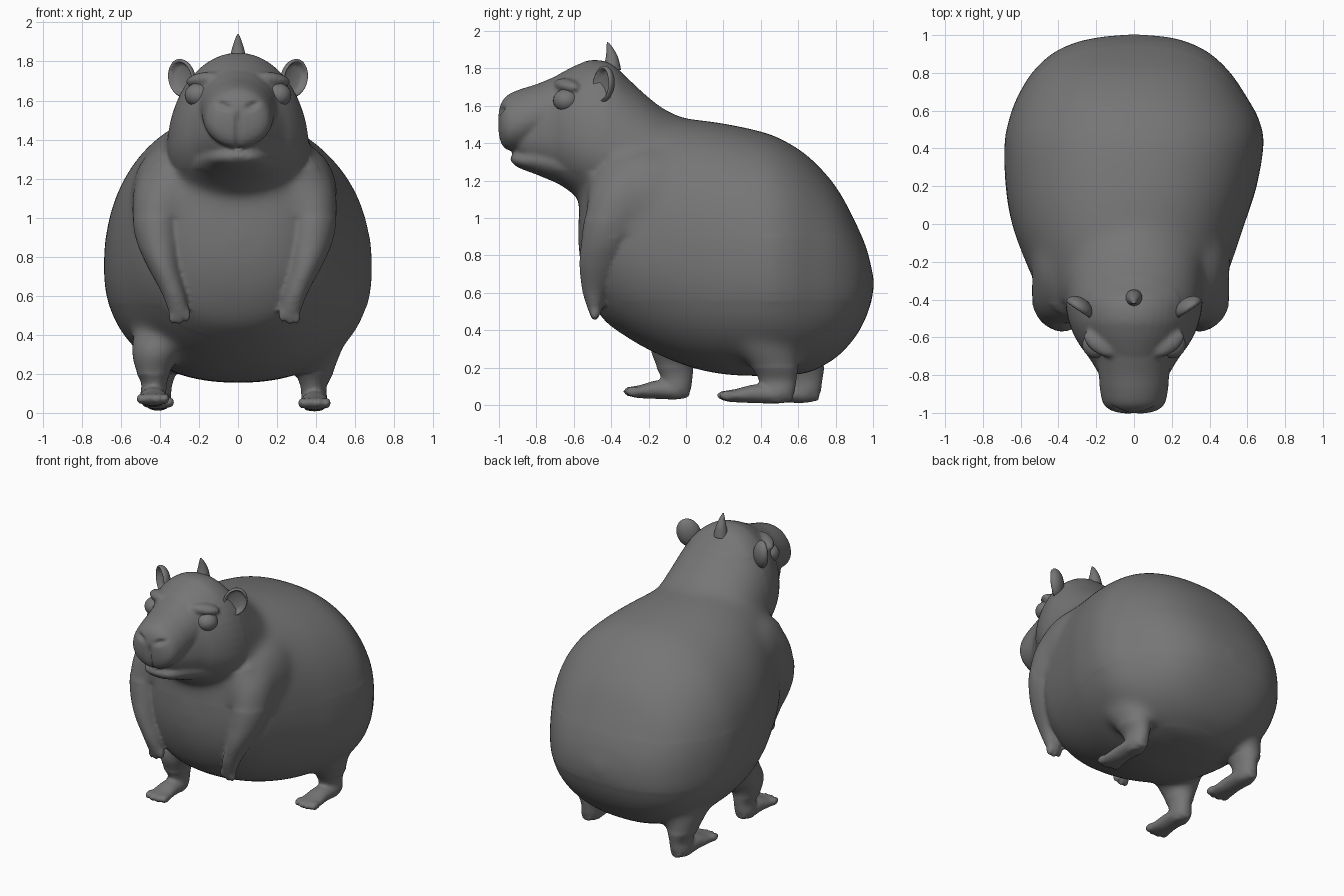
import bpy, bmesh, math
from mathutils import Matrix, Vector

grey = bpy.data.materials.new("dark_grey")
grey.diffuse_color = (0.18, 0.18, 0.18, 1)


def catmull(keys, steps=6):
    """Smoothly resample a list of ring tuples."""
    out = []
    for i in range(len(keys) - 1):
        a, b = keys[max(i - 1, 0)], keys[i]
        c, d = keys[i + 1], keys[min(i + 2, len(keys) - 1)]
        for s in range(steps):
            t = s / steps
            out.append([0.5 * (2 * q + (r - p) * t + (2 * p - 5 * q + 4 * r - u) * t * t
                               + (3 * q - p - 3 * r + u) * t ** 3)
                        for p, q, r, u in zip(a, b, c, d)])
    out.append(list(keys[-1]))
    return out


def loft(bm, axis, keys, seg=48, box=2.0):
    """Closed skin over rings (position, x, other centre, x radius, + radius, - radius)."""
    rings = []
    for p, x, c, rx, up, dn in catmull(keys):
        ring = []
        for i in range(seg):
            a = 2 * math.pi * i / seg
            co, s = (math.copysign(abs(f) ** (2 / box), f) for f in (math.cos(a), math.sin(a)))
            u = x + max(rx, 0.002) * co
            w = c + max(up if s > 0 else dn, 0.002) * s
            ring.append(bm.verts.new((u, p, w) if axis == 'y' else (u, w, p)))
        rings.append(ring)
    faces = [bm.faces.new(rings[0]), bm.faces.new(rings[-1])]
    for r0, r1 in zip(rings, rings[1:]):
        for i in range(seg):
            j = (i + 1) % seg
            faces.append(bm.faces.new((r0[i], r0[j], r1[j], r1[i])))
    bmesh.ops.recalc_face_normals(bm, faces=faces)


def profile(rows, low=0.45):
    """Rows (y, bottom, top, half width, x shift) to rings with a low widest point."""
    out = []
    for y, b, t, w, *x in rows:
        c = b + low * (t - b)
        out.append((y, x[0] if x else 0, c, w, t - c, c - b))
    return out


def blob(bm, loc, scale, rot=None):
    m = Matrix.Translation(loc) @ (rot or Matrix()) @ Matrix.Diagonal((*scale, 1))
    return bmesh.ops.create_uvsphere(bm, u_segments=32, v_segments=20, radius=1, matrix=m)["verts"]


def finish(name, mesh):
    mesh.materials.clear()
    mesh.materials.append(grey)
    mesh.polygons.foreach_set("use_smooth", [True] * len(mesh.polygons))
    ob = bpy.data.objects.new(name, mesh)
    bpy.context.collection.objects.link(ob)
    return ob


def to_object(name, bm):
    mesh = bpy.data.meshes.new(name)
    bm.to_mesh(mesh)
    bm.free()
    return finish(name, mesh)


bm = bmesh.new()

# Round trunk
loft(bm, 'y', profile([
    (-0.575, 0.87, 0.96, 0.04), (-0.56, 0.74, 1.2, 0.18), (-0.52, 0.6, 1.36, 0.3),
    (-0.45, 0.47, 1.46, 0.4, -0.01), (-0.35, 0.385, 1.53, 0.48, -0.02), (-0.2, 0.295, 1.54, 0.545, -0.028),
    (0, 0.21, 1.53, 0.615, -0.03), (0.2, 0.165, 1.505, 0.664, -0.015), (0.42, 0.155, 1.457, 0.685),
    (0.55, 0.16, 1.4, 0.662), (0.67, 0.18, 1.315, 0.608, -0.01), (0.8, 0.25, 1.17, 0.525, -0.015),
    (0.9, 0.355, 0.99, 0.42, -0.015), (0.96, 0.46, 0.85, 0.3, -0.01), (0.99, 0.55, 0.74, 0.17),
    (1.003, 0.63, 0.67, 0.02)]), 96, 2.25)

# Neck and skull, tapering inside the muzzle
loft(bm, 'y', profile([
    (0.05, 1.05, 1.515, 0.33), (-0.05, 1.0, 1.55, 0.36), (-0.15, 1.0, 1.605, 0.375),
    (-0.3, 1.0, 1.735, 0.372), (-0.4, 1.02, 1.825, 0.365), (-0.5, 1.06, 1.845, 0.35),
    (-0.58, 1.11, 1.82, 0.322), (-0.65, 1.16, 1.785, 0.282), (-0.71, 1.2, 1.75, 0.237),
    (-0.8, 1.25, 1.69, 0.182), (-0.88, 1.3, 1.6, 0.13), (-0.92, 1.34, 1.5, 0.06)], 0.4))

# Muzzle
loft(bm, 'y', profile([
    (-0.62, 1.36, 1.78, 0.23), (-0.7, 1.38, 1.755, 0.205), (-0.8, 1.395, 1.715, 0.187),
    (-0.88, 1.365, 1.69, 0.18), (-0.95, 1.36, 1.66, 0.163), (-0.985, 1.39, 1.62, 0.125),
    (-1.0, 1.44, 1.57, 0.07), (-1.005, 1.5, 1.51, 0.01)]))

# Chin
loft(bm, 'y', profile([
    (-0.62, 1.15, 1.44, 0.25), (-0.7, 1.19, 1.42, 0.215), (-0.8, 1.232, 1.395, 0.165),
    (-0.88, 1.262, 1.36, 0.122), (-0.92, 1.285, 1.345, 0.085), (-0.94, 1.31, 1.32, 0.02)]))

# Brows and lower eyelids
for s in (1, -1):
    turn = Matrix.Rotation(s * 0.6, 4, 'Z') @ Matrix.Rotation(s * 0.15, 4, 'Y')
    blob(bm, (s * 0.18, -0.635, 1.708), (0.1, 0.052, 0.036), turn)
    blob(bm, (s * 0.205, -0.645, 1.56), (0.07, 0.04, 0.026), turn)

# Shoulders and arms hanging in front, with three fingers each
for s, dx in ((1, 0), (-1, 0.035)):
    blob(bm, (s * (0.31 + dx), -0.2, 1.11), (0.2, 0.33, 0.27))
    loft(bm, 'z', [(z, s * (x + dx), y, rx, ry, ry) for z, x, y, rx, ry in (
        (1.38, 0.26, -0.2, 0.08, 0.1), (1.28, 0.31, -0.25, 0.14, 0.17),
        (1.15, 0.355, -0.325, 0.145, 0.185), (1.0, 0.378, -0.378, 0.13, 0.165),
        (0.87, 0.37, -0.42, 0.112, 0.14), (0.75, 0.345, -0.455, 0.084, 0.115),
        (0.62, 0.298, -0.487, 0.061, 0.07), (0.54, 0.275, -0.49, 0.053, 0.045),
        (0.49, 0.265, -0.485, 0.046, 0.032))])
    for x, z in ((0.228, 0.505), (0.265, 0.492), (0.3, 0.497)):
        blob(bm, (s * (x + dx), -0.488, z), (0.021, 0.027, 0.042))

# Three legs with feet: x centre, y centre, lift, y scale, inward lean of thigh
for x, y, lift, k, lean in ((0.392, 0.49, 0, 1, 0.05), (-0.435, -0.05, 0.022, 0.86, 0.13),
                            (-0.41, 0.63, 0.004, 1, 0.1)):
    s = 1 if x > 0 else -1
    back = 0.17 if y < 0 else -0.06
    loft(bm, 'z', [(z + lift, x + s * (ox - lean * t), y + oy * k + back * t, rx, ry * k, ry * k)
                   for z, ox, oy, rx, ry, t in (
        (0.46, 0.02, -0.05, 0.16, 0.2, 1), (0.37, 0.02, -0.06, 0.155, 0.2, 0.55),
        (0.29, 0.01, -0.045, 0.13, 0.17, 0.2), (0.2, 0, -0.015, 0.095, 0.125, 0),
        (0.13, -0.005, 0, 0.066, 0.1, 0), (0.06, 0, 0, 0.066, 0.088, 0),
        (0.012, 0, -0.01, 0.045, 0.055, 0))])
    loft(bm, 'y', [(y + oy * k, x, z + lift, rx, rz, rz) for oy, z, rx, rz in (
        (0.08, 0.05, 0.035, 0.03), (0, 0.055, 0.066, 0.048), (-0.12, 0.06, 0.068, 0.05),
        (-0.22, 0.05, 0.078, 0.036), (-0.27, 0.048, 0.078, 0.03), (-0.295, 0.05, 0.065, 0.02))])
    for i in range(4):
        o = (i - 1.5) * 0.041
        blob(bm, (x + o, y - (0.283 - 4 * o * o) * k, 0.05 + lift), (0.023, 0.045, 0.028))

# Fuse everything into one soft skin
rough = to_object("rough_body", bm)
mod = rough.modifiers.new("fuse", 'REMESH')
mod.mode = 'VOXEL'
mod.voxel_size = 0.012
mod = rough.modifiers.new("soften", 'SMOOTH')
mod.factor = 0.5
mod.iterations = 6
bpy.context.view_layer.update()
deps = bpy.context.evaluated_depsgraph_get()
skin = bpy.data.meshes.new_from_object(rough.evaluated_get(deps))
bpy.data.objects.remove(rough)

# Blend shoulders, throat, nape and thighs into the trunk
bm = bmesh.new()
bm.from_mesh(skin)
soft = [v for v in bm.verts if (v.co.y > -0.42 and 0.9 < v.co.z < 1.7)
        or (v.co.y > -0.72 and 1.0 < v.co.z < 1.25) or (0.2 < v.co.z < 0.55 and v.co.y > -0.35)]
for _ in range(50):
    bmesh.ops.smooth_vert(bm, verts=soft, factor=0.5, use_axis_x=True, use_axis_y=True, use_axis_z=True)
bm.to_mesh(skin)
bm.free()

# Lip groove and nostrils pressed into the muzzle
for v in skin.vertices:
    x, y, z = v.co
    if y < -0.85:
        fade = max(0, min(1, (1.55 - z) / 0.05)) * (1 if z > 1.35 else 0)
        dent = 0.02 * fade * math.exp(-(x / 0.013) ** 2)
        d2 = ((abs(x) - 0.075) / 0.032) ** 2 + ((z - 1.575 - 0.3 * (abs(x) - 0.075)) / 0.017) ** 2
        v.co.y += dent + 0.022 * math.exp(-d2)
finish("body", skin)

# Eyes and cupped ears
for s, side in ((1, "right"), (-1, "left")):
    bm = bmesh.new()
    blob(bm, (s * 0.203, -0.64, 1.628), (0.07, 0.07, 0.062))
    to_object(side + "_eye", bm)

    bm = bmesh.new()
    for v in blob(bm, (0, 0, 0), (1, 1, 1)):
        if v.co.y < 0:
            r = math.hypot(v.co.x, v.co.z)
            v.co.y = 0.5 * abs(v.co.y) if r < 0.8 else -0.25 * math.sin((1 - r) / 0.2 * math.pi)
    m = (Matrix.Translation((s * 0.29, -0.445, 1.715)) @ Matrix.Rotation(s * 0.6, 4, 'Z')
         @ Matrix.Rotation(s * 0.3, 4, 'Y') @ Matrix.Diagonal((0.078, 0.055, 0.1, 1)))
    bm.transform(m)
    bmesh.ops.recalc_face_normals(bm, faces=bm.faces[:])
    to_object(side + "_ear", bm)

# Small horn on the crown
bm = bmesh.new()
loft(bm, 'z', [(z, 0, y, r, r, r) for z, y, r in (
    (1.79, -0.395, 0.048), (1.83, -0.395, 0.04), (1.865, -0.397, 0.031),
    (1.9, -0.405, 0.02), (1.925, -0.413, 0.011), (1.94, -0.42, 0.003))], 24)
to_object("horn", bm)
